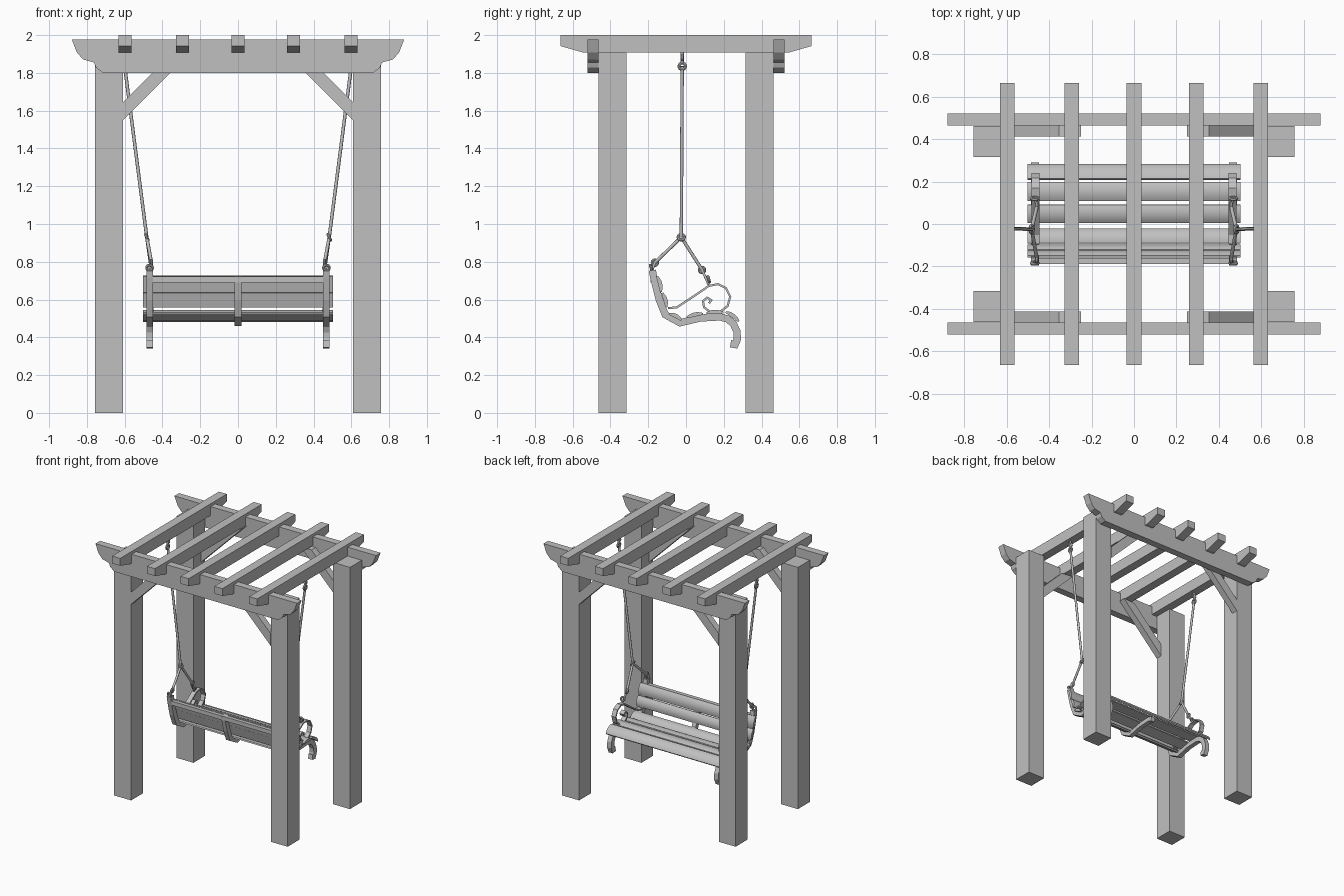
import bpy, bmesh, math
from mathutils import Vector, Matrix

if "Cube" in bpy.data.objects:
    bpy.data.objects.remove(bpy.data.objects["Cube"], do_unlink=True)

grey = bpy.data.materials.new("plain grey")
grey.use_nodes = True
grey.diffuse_color = (0.53, 0.53, 0.53, 1)
grey.node_tree.nodes["Principled BSDF"].inputs["Base Color"].default_value = grey.diffuse_color


def finish(name, bm, smooth=False):
    bmesh.ops.recalc_face_normals(bm, faces=bm.faces)
    mesh = bpy.data.meshes.new(name)
    bm.to_mesh(mesh)
    bm.free()
    mesh.materials.append(grey)
    obj = bpy.data.objects.new(name, mesh)
    bpy.context.collection.objects.link(obj)
    if smooth:
        bpy.ops.object.select_all(action='DESELECT')
        obj.select_set(True)
        bpy.context.view_layer.objects.active = obj
        bpy.ops.object.shade_smooth_by_angle(angle=math.radians(40))
    return obj


def prism(name, outline, axis, lo, hi, smooth=False):
    """Extrude an outline along x (outline is y, z) or along y (outline is x, z)."""
    bm = bmesh.new()
    place = (lambda p, d: (d, p[0], p[1])) if axis == "x" else (lambda p, d: (p[0], d, p[1]))
    a = [bm.verts.new(place(p, lo)) for p in outline]
    b = [bm.verts.new(place(p, hi)) for p in outline]
    bm.faces.new(a)
    bm.faces.new(b)
    for i in range(len(a)):
        j = (i + 1) % len(a)
        bm.faces.new((a[i], a[j], b[j], b[i]))
    return finish(name, bm, smooth)


def box(name, x0, x1, y0, y1, z0, z1):
    return prism(name, [(x0, z0), (x1, z0), (x1, z1), (x0, z1)], "y", y0, y1)


def ribbon(name, path, thick, x, width):
    """Flat bar following a y, z path, with mitred bends."""
    pts = [Vector(p) for p in path]
    bm = bmesh.new()
    rings = []
    for i, p in enumerate(pts):
        before = (p - pts[i - 1]).normalized() if i else None
        after = (pts[i + 1] - p).normalized() if i < len(pts) - 1 else None
        d = ((before or after) + (after or before)).normalized()
        n = Vector((-d.y, d.x)) * thick / 2 / max(d.dot(after or before), 0.6)
        rings.append([bm.verts.new((x + s * width / 2, *(p + n * t)))
                      for s, t in ((-1, -1), (1, -1), (1, 1), (-1, 1))])
    for r, q in zip(rings, rings[1:]):
        for k in range(4):
            m = (k + 1) % 4
            bm.faces.new((r[k], r[m], q[m], q[k]))
    bm.faces.new(rings[0])
    bm.faces.new(rings[-1])
    return finish(name, bm)


def rod(name, a, b, radius):
    a, b = Vector(a), Vector(b)
    turn = (b - a).to_track_quat('Z', 'Y').to_matrix().to_4x4()
    bm = bmesh.new()
    bmesh.ops.create_cone(bm, cap_ends=True, segments=10, radius1=radius, radius2=radius,
                          depth=(b - a).length, matrix=Matrix.Translation((a + b) / 2) @ turn)
    return finish(name, bm, True)


def ring(name, centre, axis, major=0.017, minor=0.008):
    turn = Vector(axis).to_track_quat('Z', 'Y')
    bpy.ops.mesh.primitive_torus_add(location=centre, rotation=turn.to_euler(), major_radius=major,
                                     minor_radius=minor, major_segments=14, minor_segments=8)
    obj = bpy.context.object
    obj.name = name
    obj.data.materials.append(grey)
    bpy.ops.object.shade_smooth_by_angle(angle=math.radians(40))


# Posts and knee braces
for sx, side in ((1, "left"), (-1, "right")):
    for sy, end in ((-1, "front"), (1, "back")):
        box(f"{end}_{side}_post", sx * 0.61, sx * 0.757, sy * 0.315, sy * 0.462, 0, 1.908)
        brace = [(0.61, 1.643), (0.353, 1.9), (0.25, 1.907), (0.61, 1.547)]
        prism(f"{end}_{side}_brace", [(sx * x, z) for x, z in brace], "y", sy * 0.412, sy * 0.464)

# Carved cross beams
half = [(0.88, 1.977), (0.853, 1.908), (0.82, 1.871), (0.762, 1.855), (0.752, 1.828), (0.715, 1.8)]
beam = half + [(-x, z) for x, z in reversed(half)]
for sy, end in ((-1, "front"), (1, "back")):
    prism(f"{end}_beam", beam, "y", sy * 0.464, sy * 0.521)

# Rafters with bevelled tips
tip = [(0.665, 2.0), (0.665, 1.942), (0.545, 1.908)]
rafter = tip + [(-y, z) for y, z in reversed(tip)]
for i, x in enumerate((-0.598, -0.294, 0, 0.294, 0.598)):
    prism(f"rafter_{i + 1}", rafter, "x", x - 0.035, x + 0.035)

# Bench frames: two with curled legs, one plain in the middle
back_seat = [(-0.178, 0.755), (-0.172, 0.72), (-0.142, 0.6), (-0.11, 0.52), (-0.032, 0.477),
             (0.074, 0.502), (0.18, 0.508), (0.22, 0.497)]
leg = [(0.25, 0.473), (0.27, 0.43), (0.272, 0.39), (0.26, 0.362), (0.236, 0.366)]
ribbon("middle_frame", back_seat[1:], 0.034, 0, 0.035)
box("back_rail", -0.45, 0.45, -0.188, -0.16, 0.69, 0.722)

# Scrolled armrest path, with an inner curl
arm = [(-0.095, 0.555), (-0.05, 0.558), (0.06, 0.63), (0.12, 0.672), (0.17, 0.682), (0.212, 0.66),
       (0.234, 0.615), (0.22, 0.565), (0.18, 0.535), (0.13, 0.532), (0.095, 0.56), (0.09, 0.592),
       (0.112, 0.61), (0.134, 0.597), (0.122, 0.58)]

# Frames, armrests and hanging gear at each side
for sx, side in ((1, "left"), (-1, "right")):
    ribbon(f"{side}_bench_frame", back_seat + leg, 0.038, sx * 0.467, 0.036)
    ribbon(f"{side}_armrest", arm, 0.011, sx * 0.465, 0.036)
    top = Vector((sx * 0.6, -0.02, 1.835))
    joint = Vector((sx * 0.483, -0.025, 0.93))
    rear = Vector((sx * 0.458, -0.165, 0.795))
    fore = Vector((sx * 0.458, 0.085, 0.757))
    rod(f"{side}_hook_stem", (sx * 0.6, -0.02, 1.915), top + Vector((0, 0, 0.02)), 0.009)
    ring(f"{side}_hook_ring", top + Vector((0, 0, 0.045)), (0, 1, 0), 0.012)
    ring(f"{side}_top_ring", top, (1, 0, 0))
    rod(f"{side}_long_hanger", top, joint, 0.009)
    ring(f"{side}_joint_ring", joint, (1, 0, 0.5))
    for label, end, eye in (("rear", rear, (sx * 0.468, -0.185, 0.768)),
                            ("fore", fore, (sx * 0.468, 0.12, 0.708))):
        rod(f"{side}_{label}_hanger", joint, end, 0.009)
        ring(f"{side}_{label}_ring", end, (1, 0, 0), 0.014)
        ring(f"{side}_{label}_eye", eye, (0, 1, 0.3), 0.015)
        rod(f"{side}_{label}_eye_stem", end, Vector(eye) - Vector((0, 0, 0.028)), 0.007)

# Domed slats: centre y, centre z, tilt in degrees, width
slats = [("front_seat_slat", 0.247, 0.512, -36, 0.085), ("second_seat_slat", 0.153, 0.532, 2, 0.09),
         ("third_seat_slat", 0.047, 0.518, 12, 0.088), ("rear_seat_slat", -0.056, 0.511, -27, 0.075),
         ("lower_back_slat", -0.112, 0.598, -74, 0.08), ("upper_back_slat", -0.14, 0.683, -76, 0.088)]
for name, y, z, tilt, w in slats:
    a = math.radians(tilt)
    section = [(-w / 2, -0.008), (w / 2, -0.008)]
    for k in range(7):
        u = 1 - k / 3
        section.append((u * w / 2, 0.002 + 0.012 * (1 - u * u)))
    outline = [(y + p * math.cos(a) - q * math.sin(a), z + p * math.sin(a) + q * math.cos(a))
               for p, q in section]
    prism(name, outline, "x", -0.503, 0.503, True)
